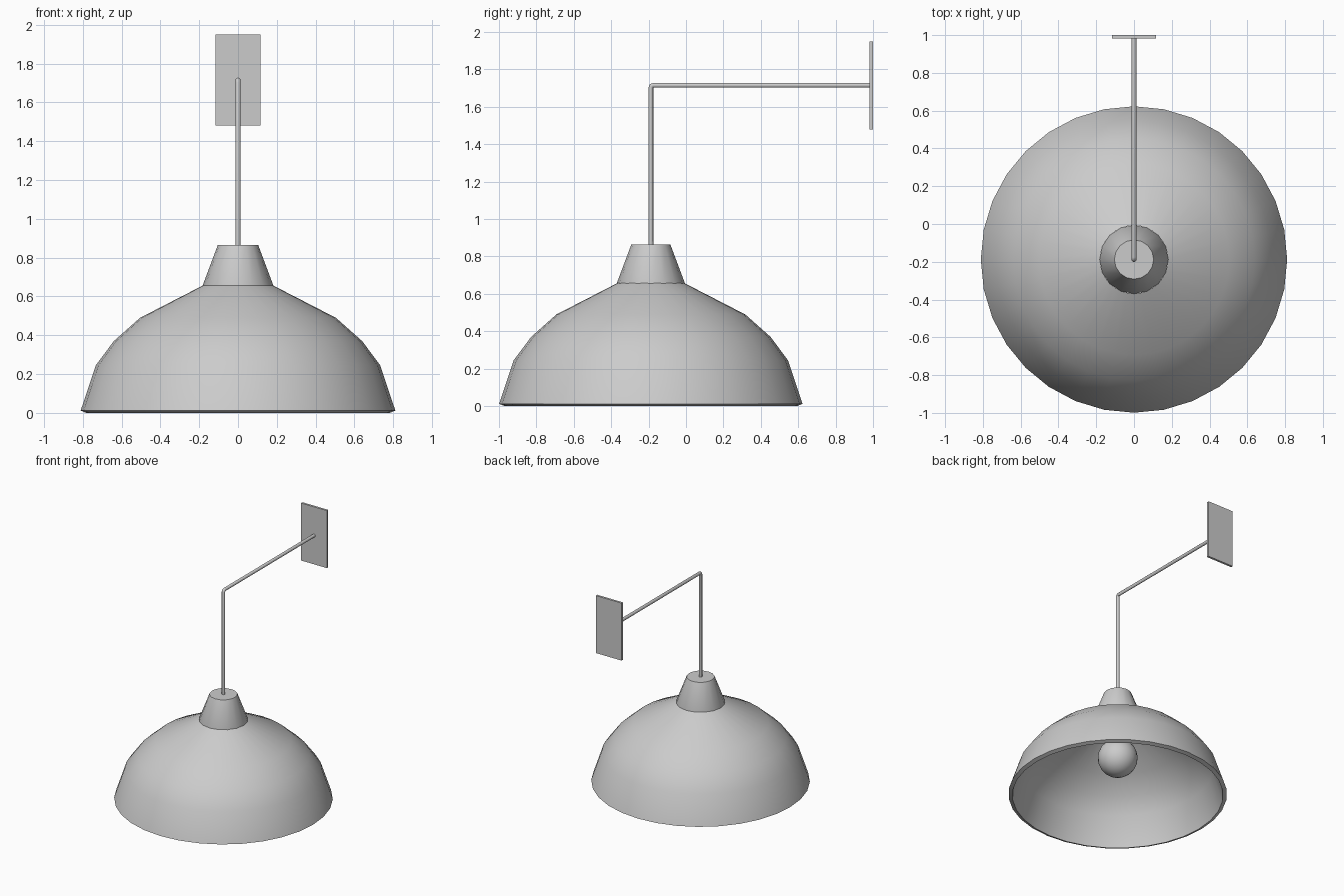
import bpy, bmesh, math
from mathutils import Vector

if "Cube" in bpy.data.objects:
    bpy.data.objects.remove(bpy.data.objects["Cube"])

CY = -0.188  # lamp axis in y


def finish(name, bm, angle=35):
    bmesh.ops.remove_doubles(bm, verts=bm.verts, dist=1e-5)
    bmesh.ops.recalc_face_normals(bm, faces=bm.faces)
    me = bpy.data.meshes.new(name)
    bm.to_mesh(me)
    bm.free()
    ob = bpy.data.objects.new(name, me)
    bpy.context.collection.objects.link(ob)
    bpy.ops.object.select_all(action='DESELECT')
    ob.select_set(True)
    bpy.context.view_layer.objects.active = ob
    bpy.ops.object.shade_smooth_by_angle(angle=math.radians(angle))
    return ob


def lathe(name, profile, sides, closed=False):
    """Spin an (r, z) profile around the lamp axis."""
    bm = bmesh.new()
    vs = [bm.verts.new((r, CY, z)) for r, z in profile]
    edges = [bm.edges.new(p) for p in zip(vs, vs[1:])]
    if closed:
        edges.append(bm.edges.new((vs[-1], vs[0])))
    bmesh.ops.spin(bm, geom=vs + edges, cent=(0, CY, 0), axis=(0, 0, 1),
                   angle=math.tau, steps=sides, use_duplicate=False)
    return finish(name, bm)


# Dome shade with wall thickness (outer wall down, inner wall back up)
outer = [(0.18, 0.657), (0.505, 0.49), (0.64, 0.37), (0.733, 0.245), (0.811, 0.012)]
inner = [(0.782, 0.0), (0.706, 0.232), (0.618, 0.348), (0.49, 0.464), (0.18, 0.625)]
lathe("shade", outer + inner, 32, closed=True)

# Tapered cap above the shade
lathe("cap", [(0, 0.63), (0.18, 0.63), (0.182, 0.657), (0.104, 0.865), (0, 0.865)], 16)

# Bulb: round globe running into a narrow neck
R, BZ = 0.148, 0.32
globe = [(R * math.sin(a), BZ - R * math.cos(a))
         for a in (math.radians(15 * i) for i in range(11))]
globe[0] = (0, BZ - R)
lathe("bulb", globe + [(0.065, 0.50), (0.065, 0.64), (0, 0.64)], 24)

# Bent rod: rings swept along the path with a tight elbow
path = [Vector((0, CY, 0.86)), Vector((0, CY, 1.703)), Vector((0, CY + 0.004, 1.711)),
        Vector((0, CY + 0.012, 1.715)), Vector((0, 0.985, 1.715))]
bm = bmesh.new()
rings, SIDES, r = [], 12, 0.013
for i, p in enumerate(path):
    t = (path[min(i + 1, len(path) - 1)] - path[max(i - 1, 0)]).normalized()
    if i == 1:
        t = Vector((0, 0, 1))
    if i == 3:
        t = Vector((0, 1, 0))
    side = Vector((1, 0, 0))
    up = t.cross(side)
    rings.append([bm.verts.new(p + r * (math.cos(a) * side + math.sin(a) * up))
                  for a in (math.tau * k / SIDES for k in range(SIDES))])
for a, b in zip(rings, rings[1:]):
    for k in range(SIDES):
        n = (k + 1) % SIDES
        bm.faces.new((a[k], a[n], b[n], b[k]))
bm.faces.new(rings[0])
bm.faces.new(rings[-1])
finish("support_rod", bm, 50)

# Wall plate
bm = bmesh.new()
bmesh.ops.create_cube(bm, size=1)
bmesh.ops.scale(bm, vec=(0.232, 0.018, 0.47), verts=bm.verts)
bmesh.ops.translate(bm, vec=(0, 0.991, 1.715), verts=bm.verts)
finish("wall_plate", bm)
